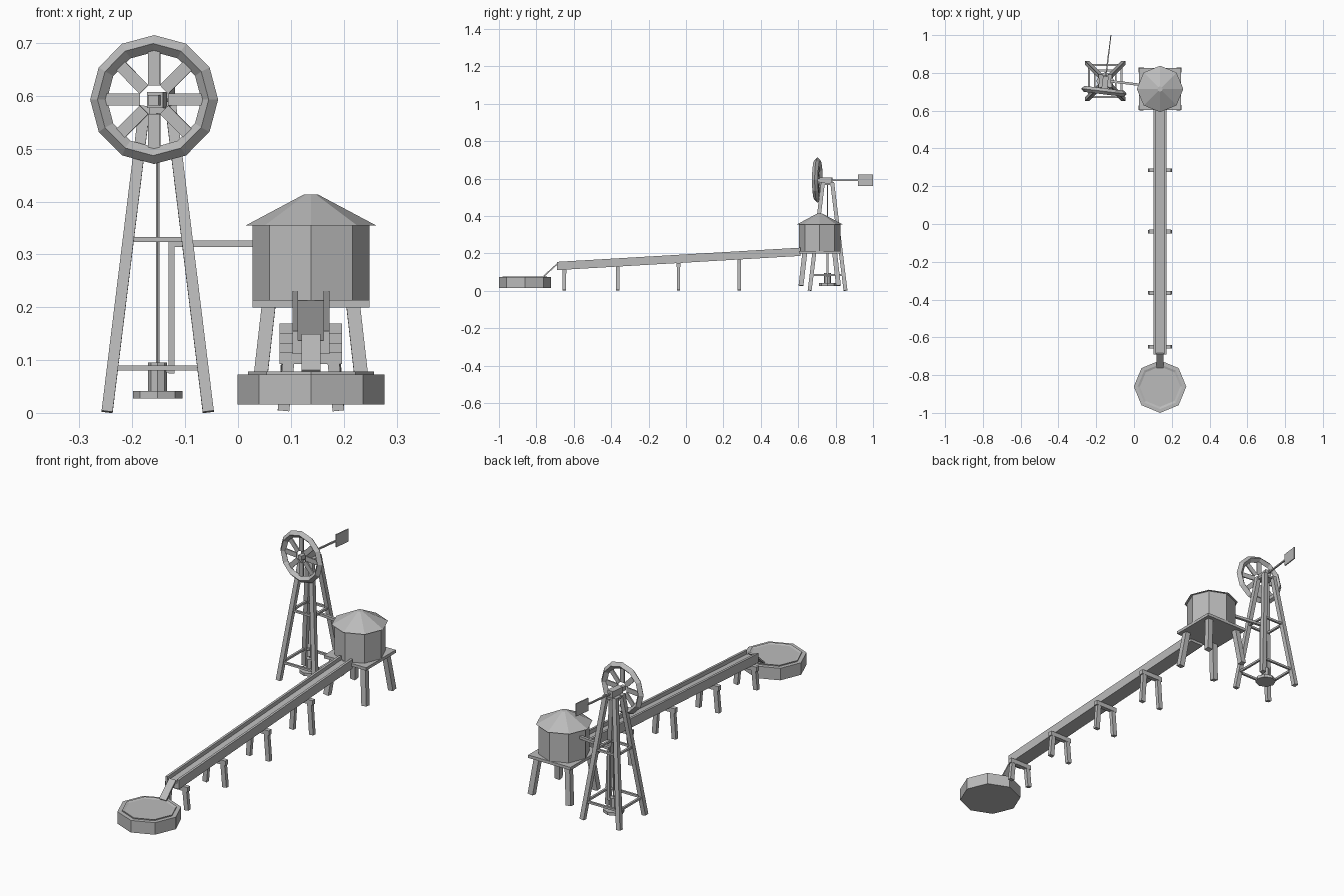
import bpy, bmesh
from math import cos, sin, pi, radians
from mathutils import Vector, Matrix

cube = bpy.data.objects.get("Cube")
if cube:
    bpy.data.objects.remove(cube, do_unlink=True)

grey = bpy.data.materials.new("plain grey")
grey.use_nodes = True
COLOUR = (0.5, 0.5, 0.5, 1)
grey.diffuse_color = COLOUR
grey.node_tree.nodes["Principled BSDF"].inputs["Base Color"].default_value = COLOUR


def finish(name, bm, matrix=Matrix()):
    bmesh.ops.recalc_face_normals(bm, faces=bm.faces)
    mesh = bpy.data.meshes.new(name)
    bm.to_mesh(mesh)
    bm.free()
    mesh.transform(matrix)
    mesh.materials.append(grey)
    obj = bpy.data.objects.new(name, mesh)
    bpy.context.collection.objects.link(obj)
    return obj


def box(name, centre, size, matrix=Matrix()):
    bm = bmesh.new()
    bmesh.ops.create_cube(bm, size=1)
    place = Matrix.Translation(centre) @ Matrix.Diagonal((*size, 1))
    return finish(name, bm, matrix @ place)


def beam(name, a, b, width, depth=None):
    """Square bar from a to b."""
    a, b = Vector(a), Vector(b)
    z = (b - a).normalized()
    ref = Vector((1, 0, 0)) if abs(z.x) < 0.7 else Vector((0, 1, 0))
    y = z.cross(ref).normalized()
    x = y.cross(z)
    turn = Matrix((x, y, z)).transposed().to_4x4()
    return box(name, (0, 0, 0), (width, depth or width, (b - a).length),
               Matrix.Translation((a + b) / 2) @ turn)


def prism(name, x, y, z0, z1, r0, r1=None, sides=8):
    bm = bmesh.new()
    bmesh.ops.create_cone(bm, cap_ends=True, segments=sides, radius1=r0,
                          radius2=r0 if r1 is None else r1, depth=z1 - z0)
    return finish(name, bm, Matrix.Translation((x, y, (z0 + z1) / 2)))


CORNERS = [(-1, -1), (1, -1), (1, 1), (-1, 1)]

# Wind pump tower: splayed legs with two rings of braces
TX, TY = -0.152, 0.757


def tower_corner(corner, z):
    r = 0.096 - 0.123 * z
    return (TX + corner[0] * r, TY + corner[1] * r, z)


for i, c in enumerate(CORNERS):
    beam("tower_leg", tower_corner(c, 0.002), tower_corner(c, 0.58), 0.021)
    for z in (0.085, 0.328):
        beam("tower_brace", tower_corner(c, z), tower_corner(CORNERS[i - 1], z), 0.01)
box("tower_cap", (TX, TY, 0.572), (0.06, 0.06, 0.01))

# Pump in the middle of the tower
prism("pump_base", TX, TY, 0.027, 0.041, 0.047)
prism("pump_body", TX, TY, 0.041, 0.095, 0.018)
prism("pump_rod", TX, TY, 0.09, 0.58, 0.0035, sides=6)

# Pipe from pump to tank
beam("pipe_inlet", (TX, TY, 0.082), (-0.126, TY, 0.082), 0.012)
beam("pipe_riser", (-0.126, TY, 0.075), (-0.126, TY, 0.326), 0.012)
beam("pipe_run", (-0.13, TY, 0.32), (0.045, 0.735, 0.32), 0.013)

# Turning head, tail and wheel, all swung slightly to one side
HEAD = Matrix.Translation((TX, TY, 0.592)) @ Matrix.Rotation(radians(-7), 4, 'Z')
box("wheel_gearbox", (0, -0.008, 0), (0.03, 0.066, 0.03), HEAD)
box("wheel_shaft", (0, -0.05, 0), (0.02, 0.034, 0.02), HEAD)
box("tail_rod", (0, 0.093, 0), (0.007, 0.15, 0.007), HEAD)
box("tail_vane", (0, 0.205, 0), (0.005, 0.08, 0.06), HEAD)

WHEEL = HEAD @ Matrix.Translation((0, -0.055, 0.001))
bm = bmesh.new()
rings = []
for i in range(12):
    a = i * pi / 6
    section = []
    for j in range(4):
        r = 0.106 + 0.016 * cos(j * pi / 2)
        section.append(bm.verts.new((r * cos(a), 0.016 * sin(j * pi / 2), r * sin(a))))
    rings.append(section)
for i in range(12):
    p, q = rings[i - 1], rings[i]
    for j in range(4):
        bm.faces.new((p[j - 1], p[j], q[j], q[j - 1]))
finish("wheel_rim", bm, WHEEL)

for i in range(8):
    spin = WHEEL @ Matrix.Rotation(i * pi / 4, 4, 'Y')
    box("wheel_blade", (0.062, 0, 0), (0.07, 0.006, 0.023), spin)

# Water tank on its stand
KX, KY = 0.138, 0.715
prism("tank_body", KX, KY, 0.213, 0.355, 0.111)
prism("tank_roof", KX, KY, 0.355, 0.413, 0.123, 0.014)
box("tank_platform", (KX, KY, 0.2065), (0.222, 0.222, 0.014))
for sx, sy in CORNERS:
    beam("tank_leg", (KX + sx * 0.1, KY + sy * 0.1, 0.028),
         (KX + sx * 0.08, KY + sy * 0.08, 0.203), 0.026)

# Sloping open trough
Y0, Y1, Z0, Z1 = -0.69, 0.612, 0.155, 0.231


def trough_top(y):
    return Z0 + (Z1 - Z0) * (y - Y0) / (Y1 - Y0)


DEPTH, HALF, INNER, FLOOR = 0.044, 0.035, 0.024, 0.018
profile = [(-HALF, -DEPTH), (HALF, -DEPTH), (HALF, 0), (INNER, 0),
           (INNER, -FLOOR), (-INNER, -FLOOR), (-INNER, 0), (-HALF, 0)]
bm = bmesh.new()
ends = [[bm.verts.new((KX + x, y, trough_top(y) + z)) for x, z in profile]
        for y in (Y0, Y1)]
for i in range(len(profile)):
    bm.faces.new((ends[0][i - 1], ends[0][i], ends[1][i], ends[1][i - 1]))
for end in ends:
    bm.faces.new(end)
finish("trough", bm)

# Trestles under the trough
for y in (-0.65, -0.365, -0.04, 0.285):
    z = trough_top(y) - DEPTH
    box("trestle_bar", (KX, y, z - 0.01), (0.118, 0.02, 0.022))
    for s in (-1, 1):
        beam("trestle_leg", (KX + s * 0.052, y, 0.004),
             (KX + s * 0.041, y, z - 0.004), 0.022, 0.018)

# Chute and pond basin
beam("chute", (KX, -0.685, 0.147), (KX, -0.76, 0.079), 0.036, 0.007)
PY = -0.861
prism("pond_basin", KX, PY, 0.016, 0.073, 0.139)
water = prism("pond_rim", KX, PY, 0.072, 0.078, 0.119)
bm = bmesh.new()
bm.from_mesh(water.data)
top = [f for f in bm.faces if f.normal.z > 0.9]
bmesh.ops.inset_region(bm, faces=top, thickness=0.012)
bmesh.ops.translate(bm, verts=top[0].verts, vec=(0, 0, -0.004))
bm.to_mesh(water.data)
bm.free()
